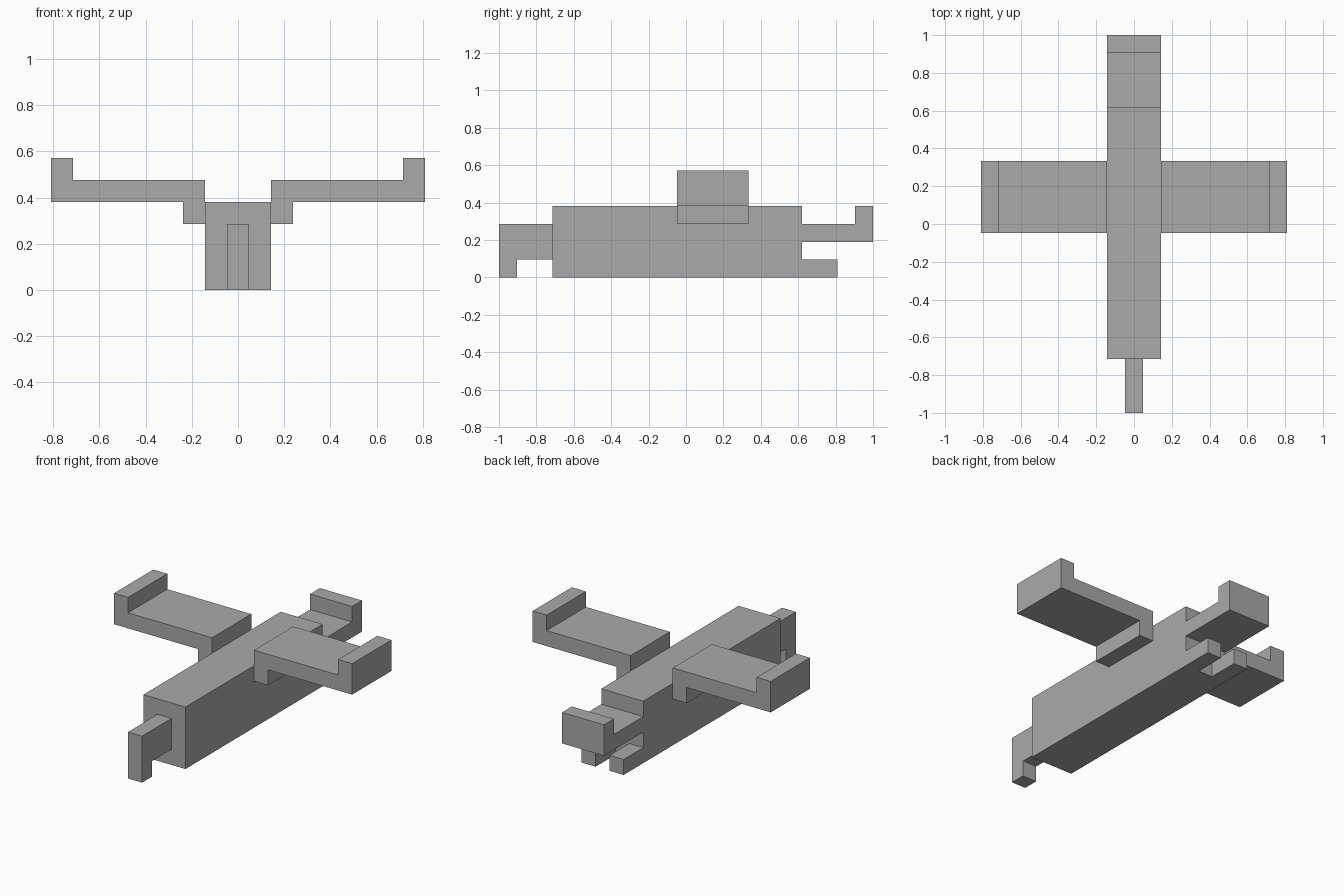
import bpy, bmesh
from mathutils import Vector

if "Cube" in bpy.data.objects:
    bpy.data.objects.remove(bpy.data.objects["Cube"], do_unlink=True)

U = 2 / 21  # the model sits on a 21-step grid

grey = bpy.data.materials.new("plain_grey")
grey.use_nodes = True
grey.diffuse_color = (0.4, 0.4, 0.4, 1)
grey.node_tree.nodes["Principled BSDF"].inputs["Base Color"].default_value = grey.diffuse_color


def extrude_profile(name, profile, axis, start, end):
    """Extrude a profile, given as (x, z) or (y, z) points, along y or x."""
    bm = bmesh.new()
    place = (lambda p: (start, p[0], p[1])) if axis == "x" else (lambda p: (p[0], start, p[1]))
    face = bm.faces.new([bm.verts.new(Vector(place(p)) * U) for p in profile])
    moved = bmesh.ops.extrude_face_region(bm, geom=[face], use_keep_orig=True)["geom"]
    step = Vector((1, 0, 0)) if axis == "x" else Vector((0, 1, 0))
    bmesh.ops.translate(bm, vec=step * (end - start) * U,
                        verts=[v for v in moved if isinstance(v, bmesh.types.BMVert)])
    bmesh.ops.recalc_face_normals(bm, faces=bm.faces)
    mesh = bpy.data.meshes.new(name)
    bm.to_mesh(mesh)
    bm.free()
    mesh.materials.append(grey)
    obj = bpy.data.objects.new(name, mesh)
    bpy.context.collection.objects.link(obj)
    return obj


def rect(a0, z0, a1, z1):
    return [(a0, z0), (a1, z0), (a1, z1), (a0, z1)]


# Long central body
extrude_profile("body", rect(-7.5, 0, 6.5, 4), "x", -1.5, 1.5)

# Narrow nose bracket, bent down at the tip
nose = [(-7.5, 1), (-7.5, 3), (-10.5, 3), (-10.5, 0), (-9.5, 0), (-9.5, 1)]
extrude_profile("nose_bracket", nose, "x", -0.5, 0.5)

# Tail shelf, bent up at the tip
tail = [(6.5, 2), (10.5, 2), (10.5, 4), (9.5, 4), (9.5, 3), (6.5, 3)]
extrude_profile("tail_shelf", tail, "x", -1.5, 1.5)

# Mirrored pairs: stepped wings with raised tips, and low tail prongs
wing = [(1.5, 3), (2.5, 3), (2.5, 4), (8.5, 4), (8.5, 6), (7.5, 6), (7.5, 5), (1.5, 5)]
for side, s in (("left", 1), ("right", -1)):
    extrude_profile(side + "_wing", [(s * x, z) for x, z in wing], "y", -0.5, 3.5)
    extrude_profile(side + "_tail_prong", rect(6.5, 0, 8.5, 1), "x", s * 0.5, s * 1.5)
